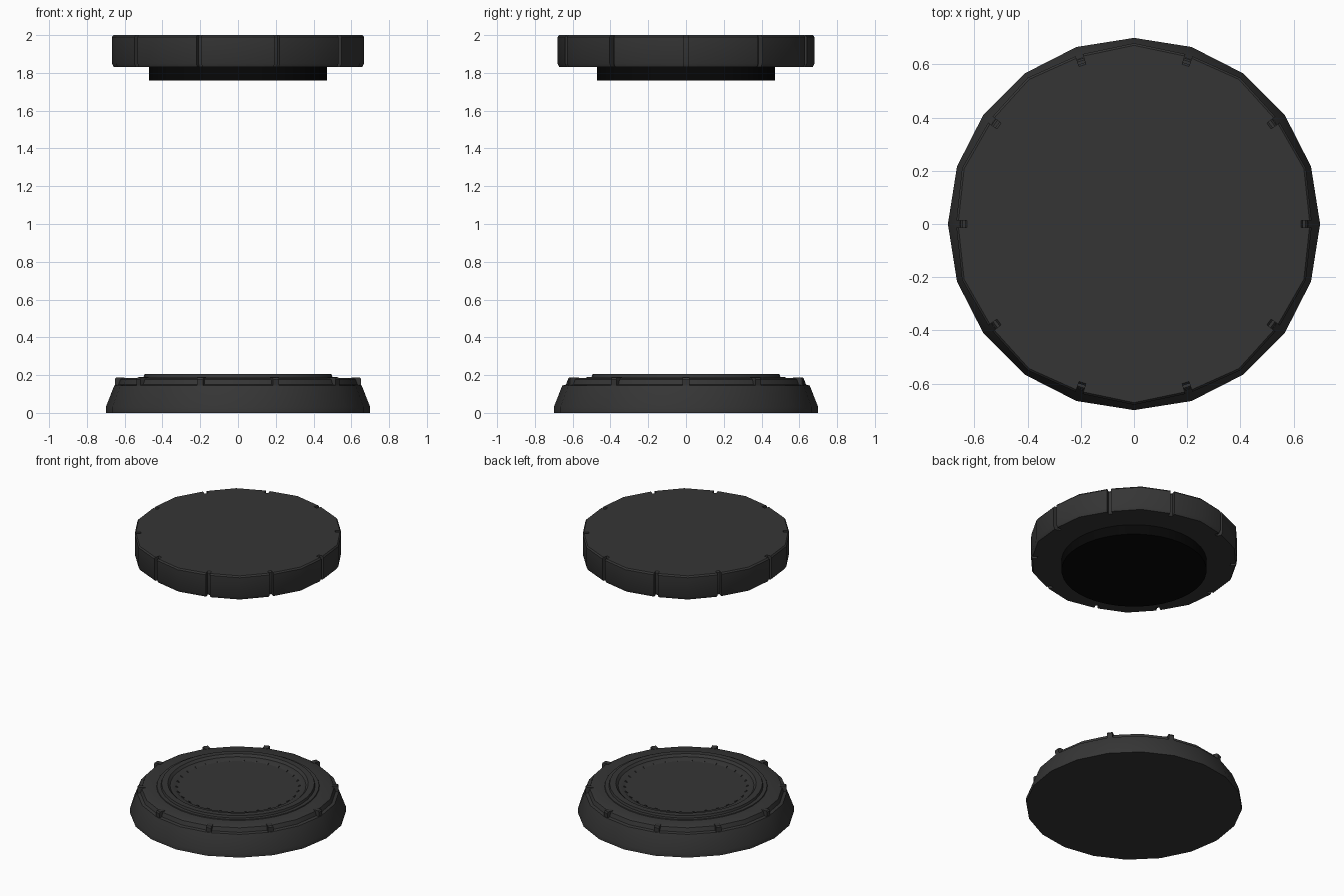
import bpy, bmesh, math
from mathutils import Matrix, Vector

if "Cube" in bpy.data.objects:
    bpy.data.objects.remove(bpy.data.objects["Cube"])


def material(name, value):
    m = bpy.data.materials.new(name)
    m.diffuse_color = (value, value, value, 1)
    m.use_nodes = True
    m.node_tree.nodes["Principled BSDF"].inputs["Base Color"].default_value = m.diffuse_color
    return m


GREY = material("charcoal grey", 0.036)
BLACK = material("near black", 0.002)


def finish(name, bm, mat, angle=35):
    bmesh.ops.recalc_face_normals(bm, faces=bm.faces)
    mesh = bpy.data.meshes.new(name)
    bm.to_mesh(mesh)
    bm.free()
    mesh.materials.append(mat)
    ob = bpy.data.objects.new(name, mesh)
    bpy.context.collection.objects.link(ob)
    bpy.ops.object.select_all(action='DESELECT')
    ob.select_set(True)
    bpy.context.view_layer.objects.active = ob
    bpy.ops.object.shade_smooth_by_angle(angle=math.radians(angle))
    return ob


def loft(name, rings, mat):
    """Skin a stack of equal-length point rings and cap both ends."""
    bm = bmesh.new()
    loops = [[bm.verts.new(p) for p in ring] for ring in rings]
    n = len(loops[0])
    for a, b in zip(loops, loops[1:]):
        for i in range(n):
            j = (i + 1) % n
            bm.faces.new((a[i], a[j], b[j], b[i]))
    bm.faces.new(loops[0])
    bm.faces.new(loops[-1])
    return finish(name, bm, mat)


def lathe(name, profile, sides, mat):
    step = math.tau / sides
    return loft(name, [[(r * math.cos(i * step), r * math.sin(i * step), z)
                        for i in range(sides)] for r, z in profile], mat)


def radial_blocks(name, count, corners, width, mat):
    """Blocks round the z axis; corners are (radius, z) of their side outline."""
    bm = bmesh.new()
    for k in range(count):
        rot = Matrix.Rotation(math.tau * k / count, 3, 'Z')
        a, b = [[bm.verts.new(rot @ Vector((r, s * width / 2, z)))
                 for r, z in corners] for s in (-1, 1)]
        bm.faces.new(a)
        bm.faces.new(b)
        n = len(corners)
        for i in range(n):
            j = (i + 1) % n
            bm.faces.new((a[i], a[j], b[j], b[i]))
    return finish(name, bm, mat)


# Base: sloped twenty-sided plinth with a stepped lip and a well
lathe("base_body", [(0.70, 0), (0.70, 0.03), (0.655, 0.145), (0.635, 0.15),
                    (0.625, 0.178), (0.61, 0.185), (0.49, 0.185),
                    (0.49, 0.09)], 20, GREY)

# Raised ring and dished bowl in the base
lathe("base_bowl", [(0.53, 0.18), (0.525, 0.19), (0.50, 0.19), (0.495, 0.205),
                    (0.455, 0.205), (0.44, 0.19), (0.41, 0.19),
                    (0.29, 0.11)], 40, GREY)

# Thin ribs on the bowl wall
radial_blocks("bowl_ribs", 30, [(0.41, 0.18), (0.40, 0.19), (0.285, 0.115),
                                (0.295, 0.105)], 0.012, GREY)

# Small lugs around the base lip
radial_blocks("base_lugs", 10, [(0.60, 0.14), (0.65, 0.14), (0.652, 0.178),
                                (0.645, 0.187), (0.60, 0.187)], 0.035, GREY)


# Lid: ten bulged segments divided by narrow grooves
def lid_ring(scale, z):
    points = []
    for k in range(10):
        for r, deg in ((0.635, -1.2), (0.635, 1.2), (0.668, 1.2),
                       (0.68, 18), (0.668, 34.8)):
            a = math.radians(36 * k + deg)
            points.append((scale * r * math.cos(a), scale * r * math.sin(a), z))
    return points


loft("lid", [lid_ring(0.985, 1.83), lid_ring(1.0, 1.85), lid_ring(1.0, 1.99),
             lid_ring(0.988, 2.0)], GREY)

# Dark round hub under the lid
lathe("lid_hub", [(0.47, 1.84), (0.47, 1.76)], 40, BLACK)
